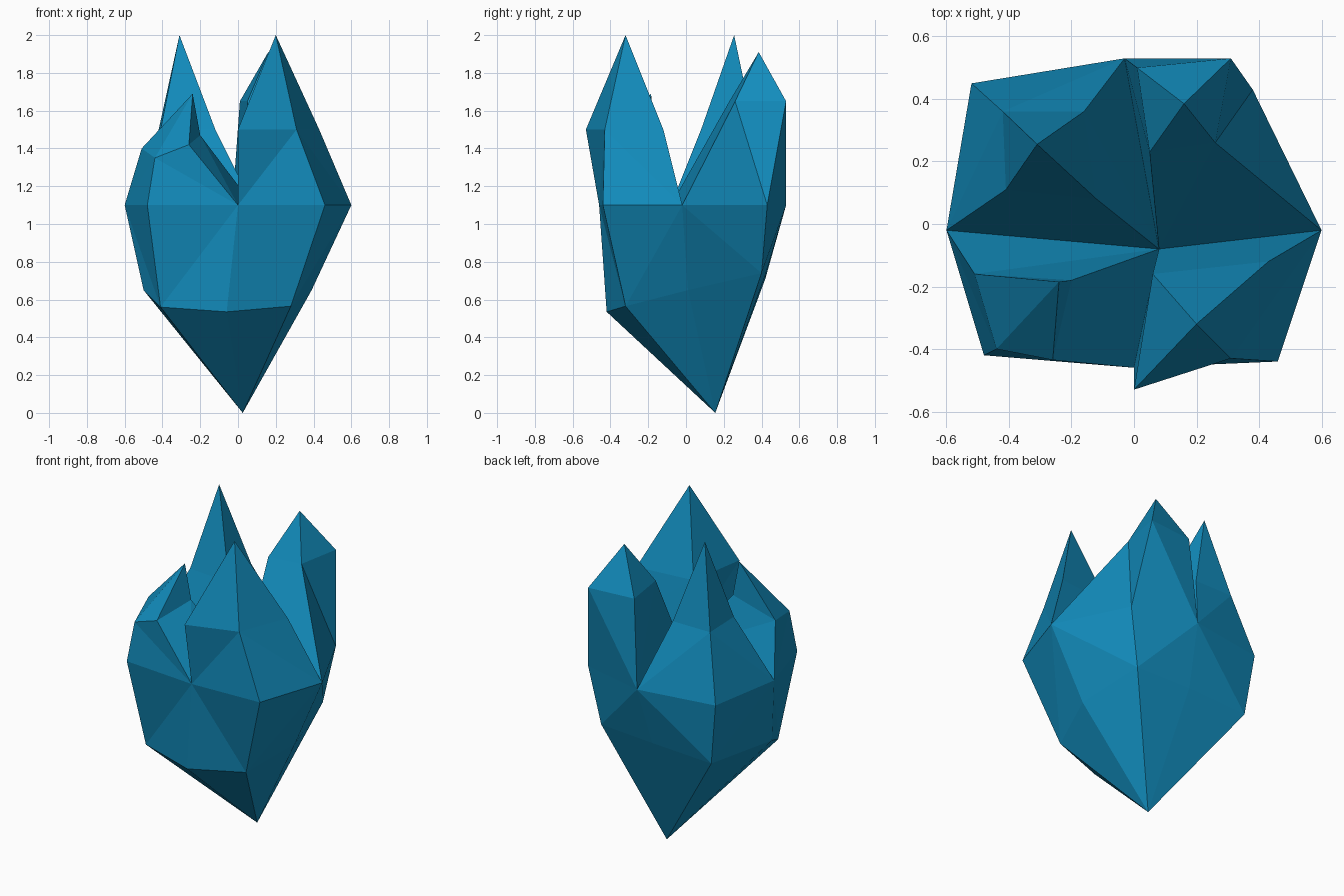
import bpy, bmesh

if "Cube" in bpy.data.objects:
    bpy.data.objects.remove(bpy.data.objects["Cube"])

mat = bpy.data.materials.new("teal_blue")
mat.diffuse_color = (0.006, 0.26, 0.5, 1)
mat.use_nodes = True
mat.node_tree.nodes["Principled BSDF"].inputs["Base Color"].default_value = mat.diffuse_color

bm = bmesh.new()


def verts(points):
    return [bm.verts.new(p) for p in points]


def quad(a, b, c, d, flip=False):
    """Two triangles, split a-c, or b-d when flipped."""
    tris = ((a, b, d), (b, c, d)) if flip else ((a, b, c), (a, c, d))
    for t in tris:
        bm.faces.new(t)


# Widest ring, counter-clockwise from the front, plus the valley centre
ring = verts((x, y, 1.1) for x, y in (
    (0, -.46), (.46, -.44), (.6, -.02), (.38, .43),
    (-.03, .53), (-.52, .45), (-.6, -.02), (-.48, -.42)))
centre = bm.verts.new((.08, -.08, 1.1))

# Lower ring and bottom tip
low = verts(((-.06, -.42, .535), (.28, -.32, .565), (.39, .01, .65), (.31, .40, .74),
             (-.06, .42, .73), (-.47, .42, .71), (-.5, -.14, .65), (-.41, -.33, .56)))
tip = bm.verts.new((.025, .155, 0))
for i in range(8):
    j = (i + 1) % 8
    quad(low[i], low[j], ring[j], ring[i], flip=(i % 2 == 0))
    bm.faces.new((tip, low[j], low[i]))


def spike(k, shoulder, peak, flip=False):
    """Pointed lobe on the quarter of the ring that starts at vertex k."""
    base = [ring[k], ring[k + 1], ring[(k + 2) % 8], centre]
    s = verts(shoulder)
    top = bm.verts.new(peak)
    for i in range(4):
        j = (i + 1) % 4
        quad(base[i], base[j], s[j], s[i], flip=(i == 1 or (i == 0 and flip)))
        bm.faces.new((s[i], s[j], top))


# Front right, back right, back left and front left spikes
spike(0, ((0, -.53, 1.5), (.31, -.43, 1.5), (.43, -.12, 1.5), (.06, -.16, 1.5)),
      (.2, -.32, 2))
spike(2, ((.26, .26, 1.65), (.31, .53, 1.65), (.01, .5, 1.65), (.05, .23, 1.65)),
      (.16, .385, 1.91), flip=True)
spike(4, ((-.16, .36, 1.5), (-.42, .36, 1.5), (-.41, .11, 1.5), (-.12, .08, 1.5)),
      (-.31, .255, 2))
spike(6, ((-.51, -.16, 1.4), (-.44, -.40, 1.35), (-.26, -.435, 1.42), (-.2, -.18, 1.47)),
      (-.24, -.185, 1.69))

bmesh.ops.recalc_face_normals(bm, faces=bm.faces)
mesh = bpy.data.meshes.new("crystal_bud")
bm.to_mesh(mesh)
bm.free()
mesh.materials.append(mat)
bpy.context.collection.objects.link(bpy.data.objects.new("crystal_bud", mesh))
